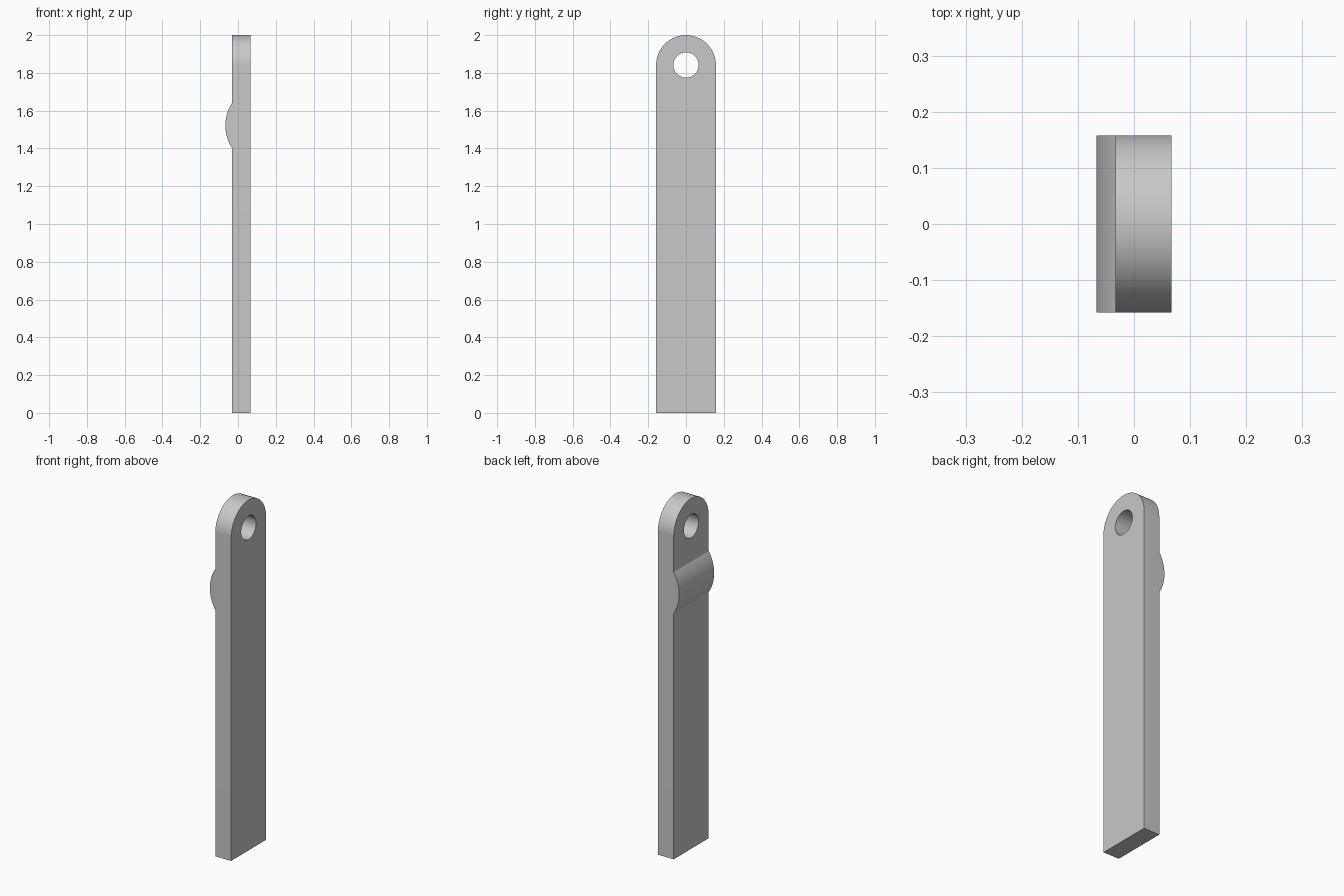
import bpy
import bmesh
from math import sin, cos, pi, asin, radians
from mathutils import Vector

cube = bpy.data.objects.get("Cube")
if cube:
    bpy.data.objects.remove(cube, do_unlink=True)

HALF_WIDTH = 0.158          # half the bar's width along y
BACK, FACE = -0.033, 0.067  # bar thickness along x
EYE_Z = 2 - HALF_WIDTH      # centre of the rounded end and its hole

grey = bpy.data.materials.new("plain grey")
grey.use_nodes = True
colour = (0.58, 0.58, 0.58, 1)
grey.diffuse_color = colour
grey.node_tree.nodes["Principled BSDF"].inputs["Base Color"].default_value = colour


def arc(cu, cv, r, start, end, steps):
    """Points on an arc in a flat (u, v) plane."""
    angles = [start + (end - start) * i / steps for i in range(steps + 1)]
    return [(cu + r * cos(a), cv + r * sin(a)) for a in angles]


def extruded(name, loops, place, depth):
    """Fill the outline loops (later ones are holes) and extrude by depth."""
    bm = bmesh.new()
    for loop in loops:
        verts = [bm.verts.new(place(u, v)) for u, v in loop]
        for a, b in zip(verts, verts[1:] + verts[:1]):
            bm.edges.new((a, b))
    bmesh.ops.triangle_fill(bm, edges=bm.edges[:], use_beauty=True)
    result = bmesh.ops.extrude_face_region(bm, geom=bm.faces[:], use_keep_orig=True)
    moved = [g for g in result["geom"] if isinstance(g, bmesh.types.BMVert)]
    bmesh.ops.translate(bm, verts=moved, vec=Vector(depth))
    bmesh.ops.recalc_face_normals(bm, faces=bm.faces[:])
    mesh = bpy.data.meshes.new(name)
    bm.to_mesh(mesh)
    bm.free()
    mesh.materials.append(grey)
    obj = bpy.data.objects.new(name, mesh)
    bpy.context.collection.objects.link(obj)
    bpy.ops.object.select_all(action="DESELECT")
    obj.select_set(True)
    bpy.context.view_layer.objects.active = obj
    bpy.ops.object.shade_smooth_by_angle(angle=radians(30))
    return obj


# Flat bar with a rounded top and a round hole
outline = [(-HALF_WIDTH, 0), (HALF_WIDTH, 0)] + arc(0, EYE_Z, HALF_WIDTH, 0, pi, 48)
hole = arc(0, EYE_Z, 0.067, 0, 2 * pi, 48)[:-1]
extruded("bar", [outline, hole], lambda y, z: (BACK, y, z), (FACE - BACK, 0, 0))

# Shallow curved ridge across the bar
half_chord, rise = 0.117, 0.034
radius = (half_chord ** 2 + rise ** 2) / (2 * rise)
spread = asin(half_chord / radius)
ridge = arc(BACK - rise + radius, 1.522, radius, pi - spread, pi + spread, 24)
extruded("ridge", [ridge], lambda x, z: (x, -HALF_WIDTH, z), (0, 2 * HALF_WIDTH, 0))
